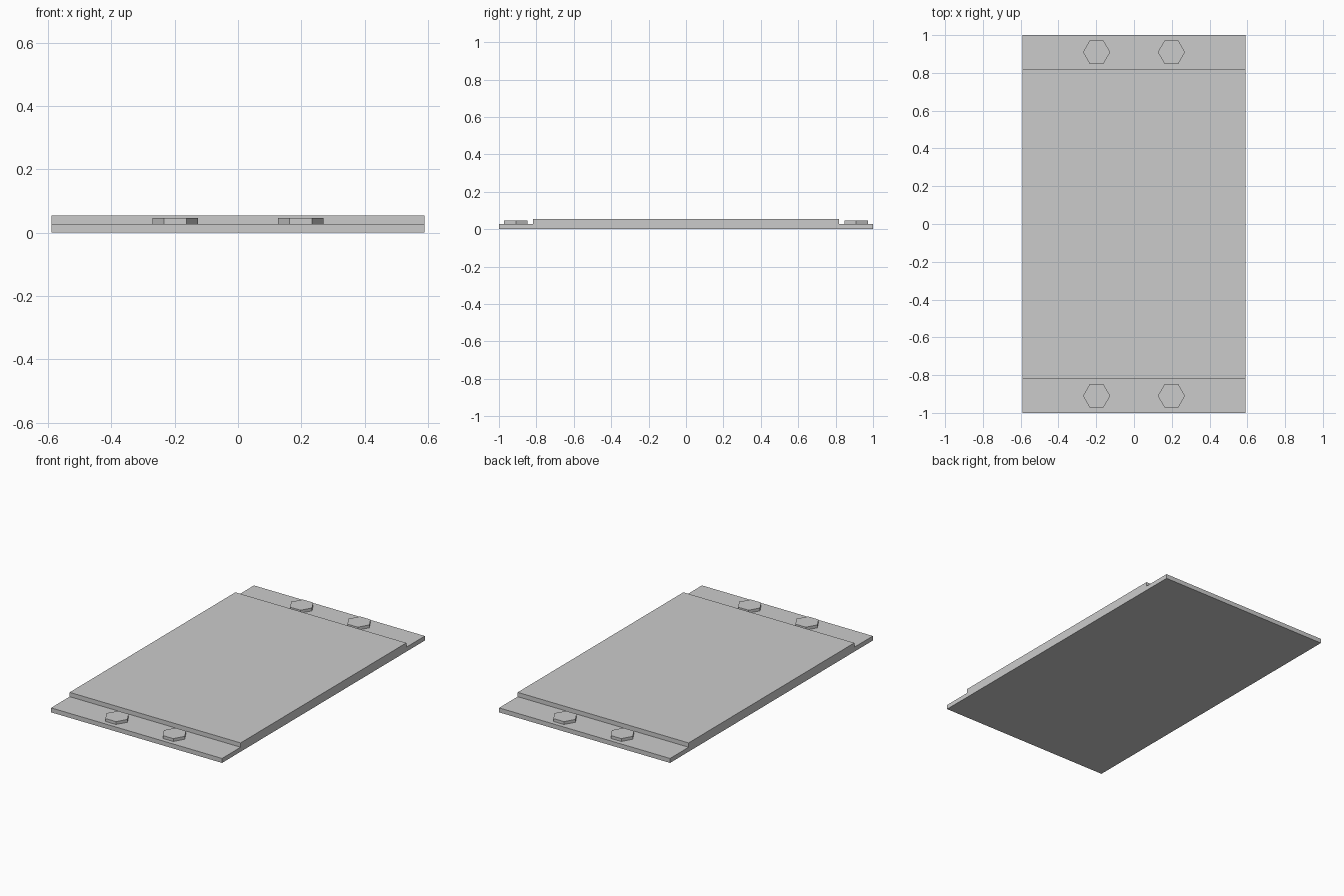
import bpy
import bmesh
from mathutils import Matrix

cube = bpy.data.objects.get("Cube")
if cube:
    bpy.data.objects.remove(cube, do_unlink=True)

HALF_WIDTH, HALF_LENGTH = 0.59, 1.0
STEP_Y = 0.817
FLANGE_TOP, PANEL_TOP = 0.028, 0.055
BOLT_X, BOLT_Y = 0.198, 0.91
BOLT_RADIUS, BOLT_TOP = 0.072, 0.046

# Plain grey metal
grey = bpy.data.materials.new("light_grey_metal")
grey.use_nodes = True
grey.diffuse_color = (0.6, 0.6, 0.6, 1)
grey.node_tree.nodes["Principled BSDF"].inputs["Base Color"].default_value = grey.diffuse_color


def add_object(name, bm):
    bmesh.ops.recalc_face_normals(bm, faces=bm.faces)
    mesh = bpy.data.meshes.new(name)
    bm.to_mesh(mesh)
    bm.free()
    mesh.materials.append(grey)
    obj = bpy.data.objects.new(name, mesh)
    bpy.context.collection.objects.link(obj)
    return obj


# Cover plate: stepped side profile extruded across the width
half = [(HALF_LENGTH, 0), (HALF_LENGTH, FLANGE_TOP),
        (STEP_Y, FLANGE_TOP), (STEP_Y, PANEL_TOP)]
profile = half + [(-y, z) for y, z in reversed(half)]
bm = bmesh.new()
side = bm.faces.new([bm.verts.new((-HALF_WIDTH, y, z)) for y, z in profile])
extruded = bmesh.ops.extrude_face_region(bm, geom=[side], use_keep_orig=True)
moved = [v for v in extruded["geom"] if isinstance(v, bmesh.types.BMVert)]
bmesh.ops.translate(bm, verts=moved, vec=(2 * HALF_WIDTH, 0, 0))
add_object("cover_plate", bm)

# Hexagonal bolt heads, two on each end flange, corners pointing sideways
for end, sy in (("front", -1), ("back", 1)):
    for hand, sx in (("right", -1), ("left", 1)):
        bm = bmesh.new()
        bmesh.ops.create_cone(
            bm, cap_ends=True, segments=6, radius1=BOLT_RADIUS,
            radius2=BOLT_RADIUS, depth=BOLT_TOP - FLANGE_TOP)
        # Put a corner on the x axis whatever the starting angle
        if max(v.co.x for v in bm.verts) < BOLT_RADIUS * 0.95:
            bmesh.ops.rotate(bm, verts=bm.verts, cent=(0, 0, 0),
                             matrix=Matrix.Rotation(0.5235988, 3, "Z"))
        bolt = add_object(f"bolt_head_{end}_{hand}", bm)
        bolt.location = (sx * BOLT_X, sy * BOLT_Y, (BOLT_TOP + FLANGE_TOP) / 2)
